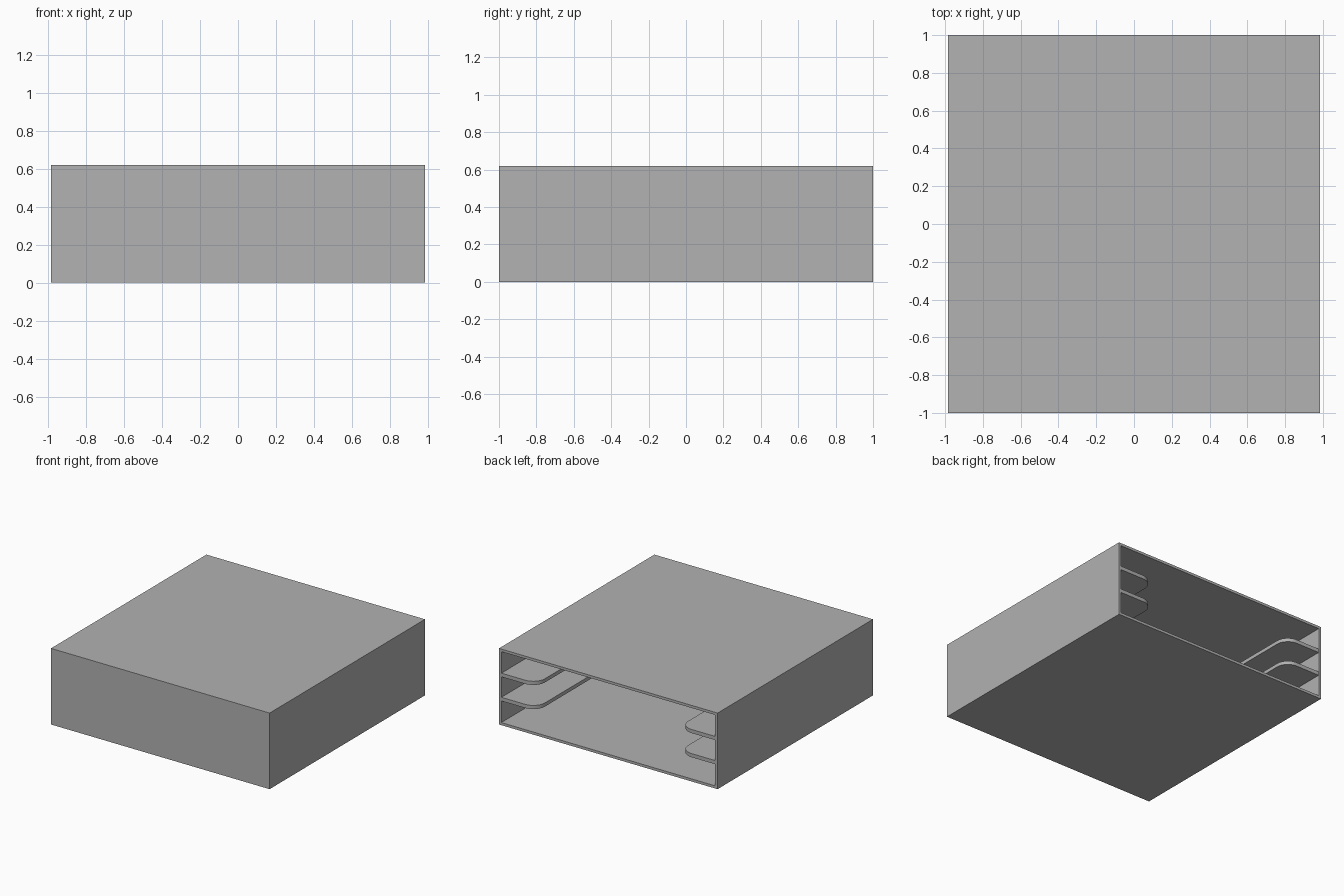
import bpy, bmesh, math
from mathutils import Vector

default = bpy.data.objects.get("Cube")
if default:
    bpy.data.objects.remove(default, do_unlink=True)

WIDTH, DEPTH, HEIGHT, WALL = 1.97, 2.0, 0.62, 0.03
SHELF_REACH, CORNER = 0.34, 0.105      # distance in from the outer side, corner radius
GAP = (HEIGHT - 4 * WALL) / 3          # clear height of each compartment

grey = bpy.data.materials.new("grey")
grey.use_nodes = True
grey.diffuse_color = (0.445, 0.445, 0.445, 1)
grey.node_tree.nodes["Principled BSDF"].inputs["Base Color"].default_value = grey.diffuse_color


def add_object(name, bm):
    bmesh.ops.recalc_face_normals(bm, faces=bm.faces)
    mesh = bpy.data.meshes.new(name)
    bm.to_mesh(mesh)
    bm.free()
    mesh.materials.append(grey)
    obj = bpy.data.objects.new(name, mesh)
    bpy.context.collection.objects.link(obj)
    return obj


# Hollow case, open at the back
bm = bmesh.new()
bmesh.ops.create_cube(bm, size=1)
for v in bm.verts:
    v.co = Vector((v.co.x * WIDTH, v.co.y * DEPTH, (v.co.z + 0.5) * HEIGHT))
bm.normal_update()
back = max(bm.faces, key=lambda f: f.calc_center_median().y)
bmesh.ops.inset_region(bm, faces=[back], thickness=WALL)
cavity = bmesh.ops.extrude_discrete_faces(bm, faces=[back])["faces"][0]
bmesh.ops.translate(bm, verts=cavity.verts, vec=(0, WALL - DEPTH, 0))
add_object("case", bm)


# Side shelves with a rounded inner corner at the opening
def add_shelf(name, side, z):
    outer = WIDTH / 2 - WALL / 2
    inner = WIDTH / 2 - SHELF_REACH
    front, rear = WALL / 2 - DEPTH / 2, DEPTH / 2
    # Stop the square outer end just inside the rim
    rear -= 0.001
    outline = [(outer, rear), (outer, front), (inner, front)]
    for i in range(13):
        a = math.pi - i * math.pi / 24
        outline.append((inner + CORNER + CORNER * math.cos(a),
                        rear - CORNER + CORNER * math.sin(a)))
    bm = bmesh.new()
    face = bm.faces.new([bm.verts.new((side * x, y, z)) for x, y in outline])
    top = bmesh.ops.extrude_face_region(bm, geom=[face])["geom"]
    bmesh.ops.translate(bm, verts=[v for v in top if isinstance(v, bmesh.types.BMVert)],
                        vec=(0, 0, WALL))
    shelf = add_object(name, bm)
    for p in shelf.data.polygons:
        p.use_smooth = True
    bpy.ops.object.select_all(action='DESELECT')
    shelf.select_set(True)
    bpy.context.view_layer.objects.active = shelf
    bpy.ops.object.shade_smooth_by_angle(angle=math.radians(30))


for level, label in enumerate(("lower", "upper")):
    z = WALL + GAP + level * (GAP + WALL)
    for side, hand in ((1, "left"), (-1, "right")):
        add_shelf(f"{label}_{hand}_shelf", side, z)
